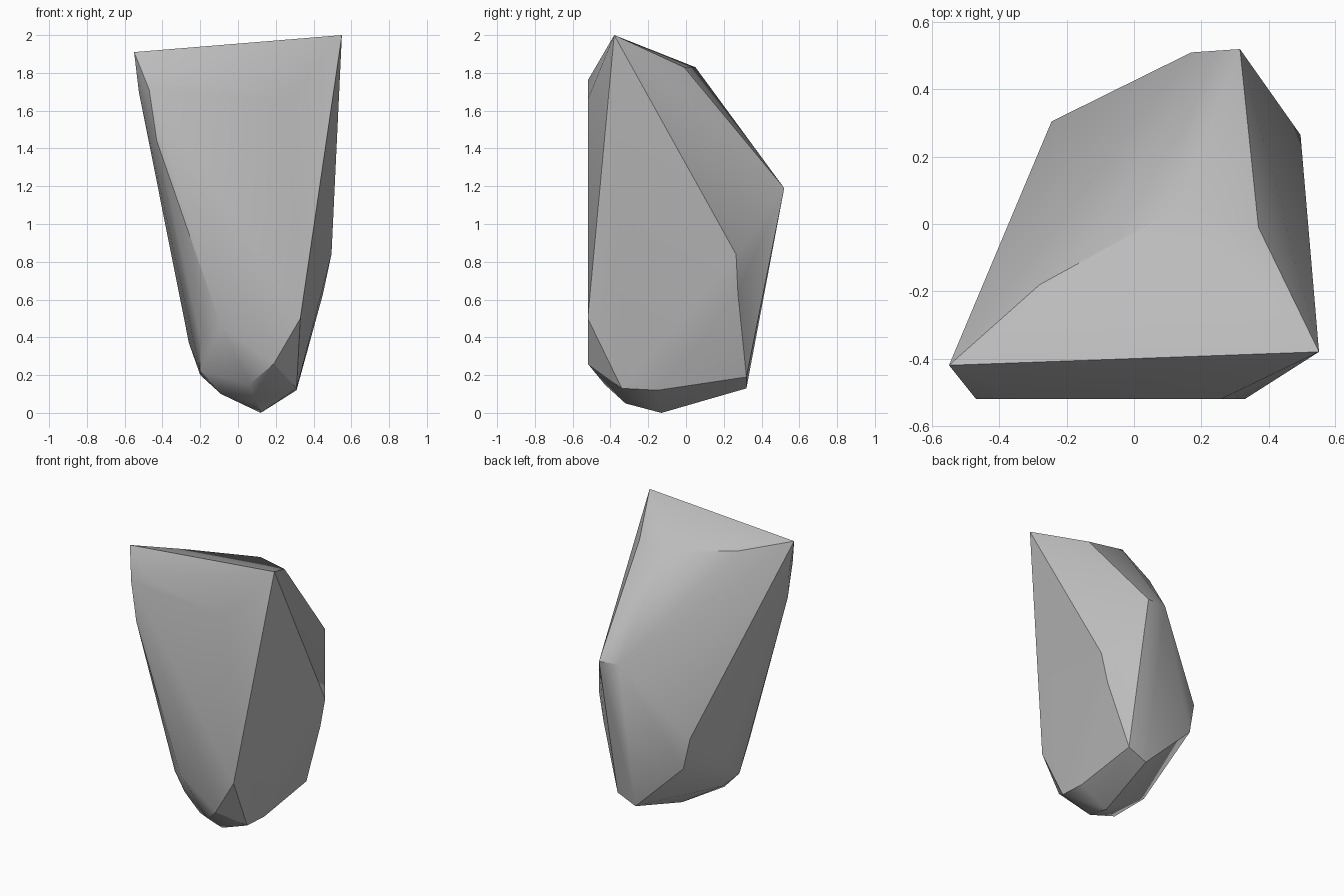
import bpy
import bmesh
import math

cube = bpy.data.objects.get("Cube")
if cube:
    bpy.data.objects.remove(cube, do_unlink=True)

# Corner points of the boulder, grouped by region
crown = [(.55, -.38, 2), (-.55, -.42, 1.91), (-.28, -.18, 1.86),
         (.14, .05, 1.83), (.37, -.01, 1.83), (-.525, -.4, 1.7)]
front = [(-.33, 1.76), (-.47, 1.71), (-.43, 1.44), (-.09, .46),
         (.19, .26), (.33, .5), (.26, 1.66)]
back = [(.315, .52, 1.19), (.17, .51, 1.2), (-.245, .305, .71),
        (.495, .265, .84), (.45, .275, .63), (.31, .32, .19),
        (.17, .32, .13), (-.2, .316, .49)]
base = [(.31, -.15, .12), (.31, -.34, .13), (.12, -.13, 0), (.1, -.32, .05),
        (-.09, -.3, .1), (.06, -.43, .15), (-.2, -.14, .2), (-.2, -.31, .22),
        (-.2, -.42, .41), (-.26, -.1, .37)]
points = crown + [(x, -.52, z) for x, z in front] + back + base

# Wrap the corners in a faceted shell
bm = bmesh.new()
for p in points:
    bm.verts.new(p)
bmesh.ops.convex_hull(bm, input=bm.verts[:])
bmesh.ops.delete(bm, geom=[v for v in bm.verts if not v.link_faces], context='VERTS')
bmesh.ops.recalc_face_normals(bm, faces=bm.faces[:])
mesh = bpy.data.meshes.new("boulder")
bm.to_mesh(mesh)
bm.free()
boulder = bpy.data.objects.new("boulder", mesh)
bpy.context.collection.objects.link(boulder)

# Plain grey stone
stone = bpy.data.materials.new("grey stone")
stone.use_nodes = True
colour = (.5, .5, .5, 1)
stone.diffuse_color = colour
stone.node_tree.nodes["Principled BSDF"].inputs["Base Color"].default_value = colour
mesh.materials.append(stone)

# Soft facets with crisp main ridges
bpy.ops.object.select_all(action='DESELECT')
boulder.select_set(True)
bpy.context.view_layer.objects.active = boulder
bpy.ops.object.shade_smooth_by_angle(angle=math.radians(30))
